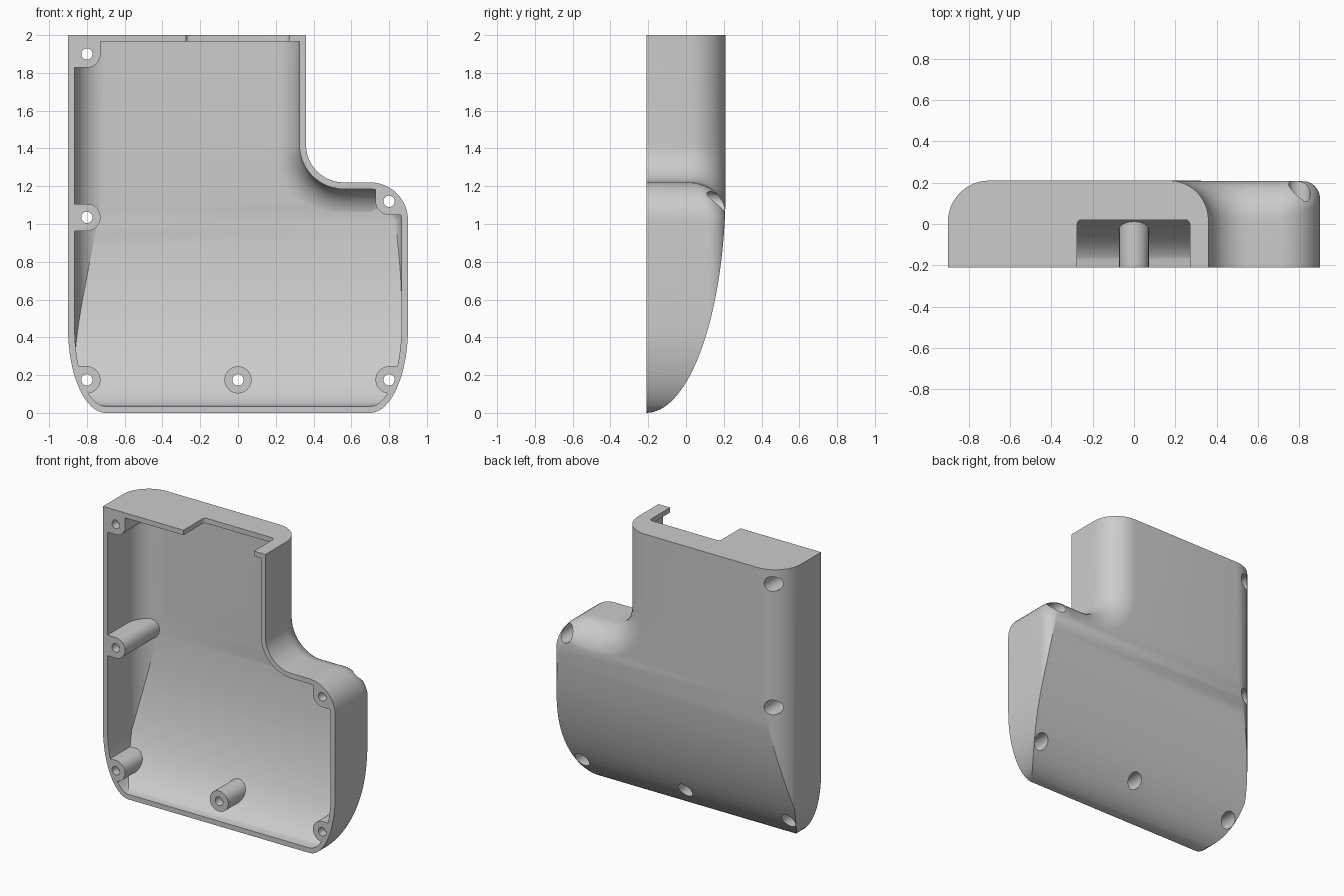
import bpy, bmesh
from math import sin, cos, pi, radians

cube = bpy.data.objects.get("Cube")
if cube:
    bpy.data.objects.remove(cube, do_unlink=True)

DEPTH = 0.21      # half depth of the case
WALL = 0.035
SEG = 12


def loft(name, rings):
    """Closed solid through rings with equal point counts."""
    bm = bmesh.new()
    loops = [[bm.verts.new(p) for p in ring] for ring in rings]
    n = len(rings[0])
    for a, b in zip(loops, loops[1:]):
        for i in range(n):
            j = (i + 1) % n
            bm.faces.new((a[i], a[j], b[j], b[i]))
    bm.faces.new(loops[0])
    bm.faces.new(loops[-1])
    bmesh.ops.recalc_face_normals(bm, faces=bm.faces)
    mesh = bpy.data.meshes.new(name)
    bm.to_mesh(mesh)
    bm.free()
    obj = bpy.data.objects.new(name, mesh)
    bpy.context.collection.objects.link(obj)
    return obj


def prism_y(name, pts, lo, hi):
    return loft(name, [[(x, y, z) for x, z in pts] for y in (lo, hi)])


def prism_x(name, pts, lo, hi):
    return loft(name, [[(x, y, z) for y, z in pts] for x in (lo, hi)])


def arc(cx, cz, rx, rz, start, end, n=SEG):
    angles = [radians(start + (end - start) * i / n) for i in range(n + 1)]
    return [(cx + rx * cos(a), cz + rz * sin(a)) for a in angles]


def boolean(target, tool, operation):
    mod = target.modifiers.new("cut", 'BOOLEAN')
    mod.operation = operation
    mod.solver = 'EXACT'
    mod.object = tool
    bpy.context.view_layer.objects.active = target
    bpy.ops.object.modifier_apply(modifier=mod.name)
    bpy.data.objects.remove(tool, do_unlink=True)


def outline():
    """Front outline as x, z, inward normal, back edge radius."""
    big, small = 0.19, 0.09
    pts = [(-0.9, -0.4, 1, 0, 0.2), (-0.9, 2.3, 1, 0, 0.2),
           (0.36, 2.3, -1, 0, big)]
    for i in range(SEG + 1):
        a = pi + pi / 2 * i / SEG
        pts.append((0.56 + 0.2 * cos(a), 1.42 + 0.2 * sin(a), cos(a), sin(a), big))
    for i in range(SEG + 1):
        a = pi / 2 * (1 - i / SEG)
        r = big + (small - big) * i / SEG
        pts.append((0.7 + 0.2 * cos(a), 1.02 + 0.2 * sin(a), -cos(a), -sin(a), r))
    pts.append((0.9, -0.4, -1, 0, small))
    return pts


def case_solid(name, inset, front):
    """Rounded back block, trimmed by the belly curve and the lower corners."""
    rings = [[(x + nx * inset, -0.4, z + nz * inset) for x, z, nx, nz, r in outline()]]
    for i in range(SEG + 1):
        a = pi / 2 * i / SEG
        ring = []
        for x, z, nx, nz, r in outline():
            r -= inset
            off = inset + r * (1 - cos(a))
            ring.append((x + nx * off, DEPTH - inset - r + r * sin(a), z + nz * off))
        rings.append(ring)
    solid = loft(name, rings)

    # Curved belly seen from the side
    belly = arc(-DEPTH, 1.2, 2 * DEPTH - inset, 1.2 - inset, -90, 0, 28)
    if front < -DEPTH:
        belly.insert(0, (front, inset))
    belly += [(0.4, 1.21), (0.4, 2 - inset), (front, 2 - inset)]
    boolean(solid, prism_x("belly_trim", belly, -1.5, 1.5), 'INTERSECT')

    # Lower corners seen from the front
    half = arc(0.7, 0.45, 0.2 - inset, 0.45 - inset, -90, 0, 16)
    half += [(1.1, 0.46), (1.1, 2.5)]
    pts = half + [(-x, z) for x, z in reversed(half)]
    boolean(solid, prism_y("corner_trim", pts, -0.6, 0.6), 'INTERSECT')
    return solid


case = case_solid("case_shell", 0, -DEPTH)
cavity = case_solid("cavity", WALL, -0.3)

# Screw bosses: x, z, direction of the free side, half angle of its arc
bosses = [(-0.8, 1.9, -45, 45), (-0.8, 1.035, 0, 90), (-0.8, 0.175, 0, 90),
          (0.8, 0.175, 180, 90), (0.8, 1.12, 225, 45), (0, 0.175, 0, 180)]


def step(p, angle, dist):
    return (p[0] + dist * cos(radians(angle)), p[1] + dist * sin(radians(angle)))


for x, z, base, half in bosses:
    pts = arc(x, z, 0.072, 0.072, base - half, base + half, 24)
    if half == 180:
        pts.pop()
    else:
        pts += [step(pts[-1], base + half + 90, 0.3),
                step((x, z), base + 180, 0.5),
                step(pts[0], base - half - 90, 0.3)]
    boolean(cavity, prism_y("boss", pts, -DEPTH, 0.5), 'DIFFERENCE')

boolean(case, cavity, 'DIFFERENCE')

# Screw holes with deep counterbores from the back
for x, z, base, half in bosses:
    for radius, lo, hi in ((0.03, -0.5, -0.1), (0.052, -0.15, 0.5)):
        pts = arc(x, z, radius, radius, 0, 360, 24)[:-1]
        boolean(case, prism_y("screw_hole", pts, lo, hi), 'DIFFERENCE')

# Cable opening in the top wall
r = 0.02
notch = [(-0.275, -0.4), (0.27, -0.4)]
notch += arc(0.27 - r, 0.02 - r, r, r, 0, 90, 4)
notch += arc(-0.275 + r, 0.02 - r, r, r, 90, 180, 4)
slot = loft("cable_slot", [[(x, y, z) for x, y in notch] for z in (1.9, 2.1)])
boolean(case, slot, 'DIFFERENCE')

bpy.ops.object.select_all(action='DESELECT')
case.select_set(True)
bpy.context.view_layer.objects.active = case
bpy.ops.object.shade_smooth_by_angle(angle=radians(25))
